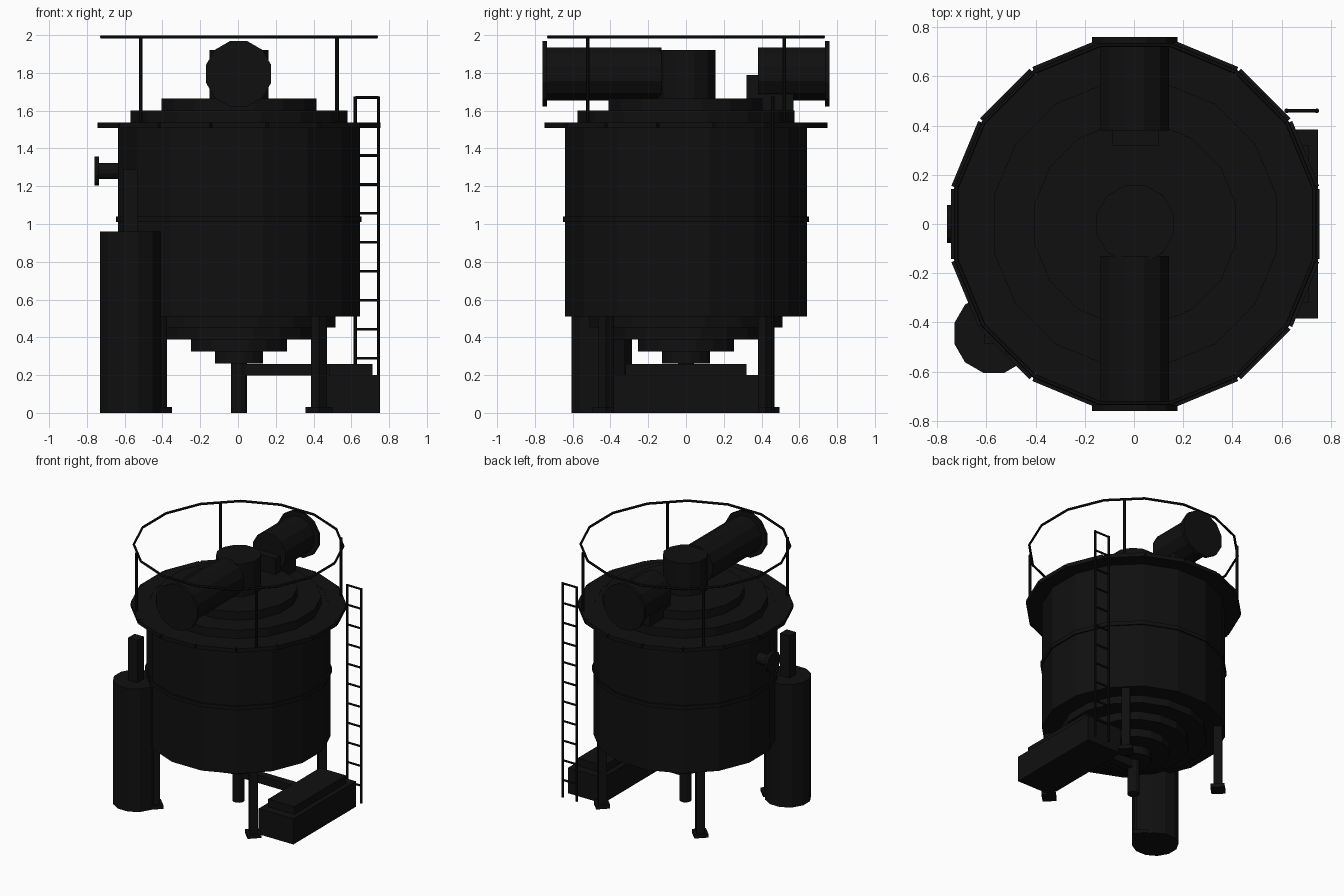
import bpy, bmesh, math
from mathutils import Matrix, Vector

cube = bpy.data.objects.get("Cube")
if cube:
    bpy.data.objects.remove(cube)

black = bpy.data.materials.new("matte_black")
black.use_nodes = True
COLOUR = (0.005, 0.005, 0.005, 1)
black.diffuse_color = COLOUR
black.node_tree.nodes["Principled BSDF"].inputs["Base Color"].default_value = COLOUR

CX = 0.005  # tank axis


def finish(name, bm):
    mesh = bpy.data.meshes.new(name)
    bm.to_mesh(mesh)
    bm.free()
    mesh.materials.append(black)
    obj = bpy.data.objects.new(name, mesh)
    bpy.context.scene.collection.objects.link(obj)
    return obj


def box(name, centre, size, turn=0.0):
    bm = bmesh.new()
    matrix = (Matrix.Translation(centre) @ Matrix.Rotation(turn, 4, 'Z')
              @ Matrix.Diagonal((*size, 1)))
    bmesh.ops.create_cube(bm, size=1, matrix=matrix)
    return finish(name, bm)


def drum(name, start, end, radius, sides=12):
    """Prism between two points; radius is measured to its flats."""
    start, end = Vector(start), Vector(end)
    axis = end - start
    turn = axis.to_track_quat('Z', 'Y').to_matrix().to_4x4()
    matrix = (Matrix.Translation((start + end) / 2) @ turn
              @ Matrix.Rotation(math.pi / sides, 4, 'Z'))
    bm = bmesh.new()
    r = radius / math.cos(math.pi / sides)
    bmesh.ops.create_cone(bm, cap_ends=True, segments=sides, radius1=r,
                          radius2=r, depth=axis.length, matrix=matrix)
    return finish(name, bm)


def tier(name, radius, low, high, sides=16):
    return drum(name, (CX, 0, low), (CX, 0, high), radius, sides)


def around(radius, angle, z):
    return (CX + radius * math.cos(angle), radius * math.sin(angle), z)


# Tank body, stepped roof and stepped hopper
tier("tank_body", 0.64, 0.51, 1.535)
tier("tank_band", 0.65, 1.01, 1.04)
tier("roof_lower_step", 0.575, 1.53, 1.60)
tier("roof_upper_step", 0.41, 1.59, 1.665)
tier("roof_hub", 0.157, 1.66, 1.92, 12)
for i, radius in enumerate((0.51, 0.383, 0.255, 0.127)):
    top = 0.515 - i * 0.0635
    tier(f"hopper_step_{i + 1}", radius, top - 0.0635, top)
tier("outlet_pipe", 0.042, 0, 0.27, 12)

# Walkway planks around the rim
for i in range(16):
    a = i * math.tau / 16
    box(f"walkway_plank_{i + 1}", around(0.69, a, 1.522), (0.12, 0.285, 0.03), a)

# Handrail with four posts
bpy.ops.mesh.primitive_torus_add(
    major_segments=16, minor_segments=6, major_radius=0.742, minor_radius=0.009,
    location=(CX, 0, 1.991), rotation=(0, 0, math.pi / 16))
rail = bpy.context.object
rail.name = "handrail"
rail.data.materials.append(black)

# Posts and legs share the diagonals
for i in range(4):
    a = math.pi / 4 + i * math.pi / 2
    drum(f"handrail_post_{i + 1}", around(0.735, a, 1.53), around(0.735, a, 1.99), 0.01, 8)
    box(f"leg_{i + 1}", around(0.6, a, 0.29), (0.06, 0.06, 0.54), a)
    box(f"foot_{i + 1}", around(0.6, a, 0.015), (0.1, 0.1, 0.03), a)

# Roof ducts with end flanges
for name, inner, outer in (("front", -0.13, -0.76), ("rear", 0.38, 0.76)):
    lip = outer - math.copysign(0.025, outer)
    drum(name + "_duct", (0.003, inner, 1.795), (0.003, outer, 1.795), 0.14)
    drum(name + "_duct_flange", (0.003, lip, 1.795), (0.003, outer, 1.795), 0.173)
box("rear_duct_base", (CX, 0.445, 1.675), (0.19, 0.25, 0.23))

# Side nozzle
drum("nozzle_pipe", (-0.52, 0, 1.28), (-0.75, 0, 1.28), 0.043)
drum("nozzle_flange", (-0.735, 0, 1.28), (-0.76, 0, 1.28), 0.077)

# Standing side cylinder and its riser
drum("side_cylinder", (-0.57, -0.445, 0), (-0.57, -0.445, 0.96), 0.16)
box("side_riser", (-0.57, -0.445, 1.12), (0.08, 0.08, 0.34))

# Control box fed from the outlet
box("control_box", (0.598, 0, 0.1), (0.3, 0.77, 0.2))
box("control_box_lid", (0.598, 0, 0.23), (0.226, 0.64, 0.06))
box("feed_duct", (0.26, 0, 0.228), (0.5, 0.06, 0.062))

# Ladder
for side, x in (("inner", 0.621), ("outer", 0.744)):
    drum(f"ladder_{side}_rail", (x, 0.46, 0), (x, 0.46, 1.675), 0.009, 8)
for i in range(11):
    z = 1.67 - i * 0.1535
    drum(f"ladder_rung_{i + 1}", (0.621, 0.46, z), (0.744, 0.46, z), 0.007, 8)
